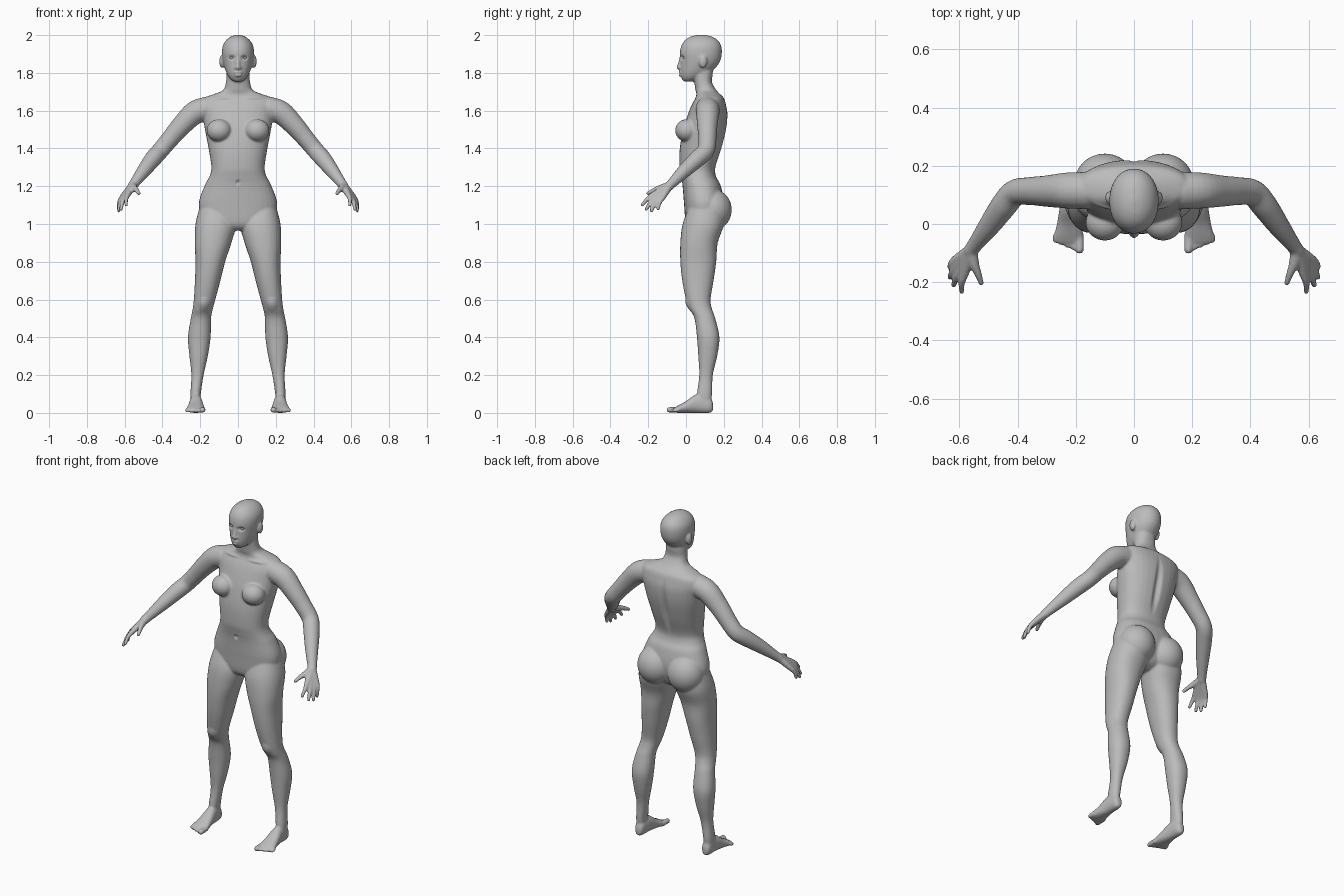
import bpy, bmesh, math
from mathutils import Vector, Matrix

cube = bpy.data.objects.get("Cube")
if cube:
    bpy.data.objects.remove(cube, do_unlink=True)

grey = bpy.data.materials.new("plain grey")
grey.use_nodes = True
grey.diffuse_color = (0.5, 0.5, 0.5, 1)
grey.node_tree.nodes["Principled BSDF"].inputs["Base Color"].default_value = (0.5, 0.5, 0.5, 1)


def smooth_rows(rows, steps=5):
    """Catmull-Rom interpolation through rows of numbers."""
    rows = [Vector(r) for r in rows]
    pad = [rows[0]] + rows + [rows[-1]]
    out = []
    for a, b, c, d in zip(pad, pad[1:], pad[2:], pad[3:]):
        for i in range(steps):
            t = i / steps
            out.append(b + 0.5 * t * ((c - a) + t * ((2 * a - 5 * b + 4 * c - d)
                       + t * (3 * (b - c) + d - a))))
    return out + [rows[-1]]


def skin(bm, rings):
    """Join rings of points into a closed tube."""
    vs = [[bm.verts.new(p) for p in ring] for ring in rings]
    n = len(vs[0])
    for a, b in zip(vs, vs[1:]):
        for i in range(n):
            bm.faces.new((a[i], a[(i + 1) % n], b[(i + 1) % n], b[i]))
    bm.faces.new(vs[0][::-1])
    bm.faces.new(vs[-1])


def loft(bm, rows, along_y=False, power=2.2, n=32):
    """Rows are (position, x low, x high, depth low, depth high)."""
    def squash(v):
        return math.copysign(abs(v) ** (2 / power), v)
    rings = []
    for p, x0, x1, d0, d1 in smooth_rows(rows):
        ring = []
        for i in range(n):
            a = math.tau * i / n
            x = (x0 + x1) / 2 + (x1 - x0) / 2 * squash(math.cos(a))
            d = (d0 + d1) / 2 + (d1 - d0) / 2 * squash(math.sin(a))
            ring.append((x, p, d) if along_y else (x, d, p))
        rings.append(ring)
    skin(bm, rings)


def ball(bm, centre, radii):
    m = Matrix.Translation(centre) @ Matrix.Diagonal((*radii, 1))
    bmesh.ops.create_icosphere(bm, subdivisions=4, radius=1, matrix=m)


def tube(bm, rows, n=20):
    """Rows are (x, y, z, radius); both ends are rounded."""
    pts = smooth_rows(rows)
    rings = []
    for i, p in enumerate(pts):
        t = (pts[min(i + 1, len(pts) - 1)] - pts[max(i - 1, 0)]).to_3d()
        t = Vector(t[:3]).normalized()
        u = t.cross(Vector((0.3, 0.2, 1))).normalized()
        w = t.cross(u)
        rings.append([Vector(p[:3]) + p[3] * (u * math.cos(math.tau * k / n)
                      + w * math.sin(math.tau * k / n)) for k in range(n)])
    skin(bm, rings)
    for r in (rows[0], rows[-1]):
        ball(bm, r[:3], (r[3],) * 3)


bm = bmesh.new()

# Leg
loft(bm, [(1.10, .04, .20, .02, .19), (1.0, .012, .225, -.018, .20),
          (.9, .035, .229, -.03, .168), (.8, .068, .225, -.03, .16),
          (.7, .093, .228, -.02, .146), (.6, .12, .234, 0, .13),
          (.55, .133, .24, .018, .138), (.5, .143, .25, .045, .155),
          (.4, .145, .265, .058, .177), (.3, .16, .257, .065, .165),
          (.2, .182, .247, .07, .142), (.1, .197, .252, .058, .138),
          (.04, .2, .25, .06, .13)])

# Foot and toes
loft(bm, [(.143, .21, .237, .012, .05), (.125, .197, .25, 0, .085),
          (.06, .19, .255, 0, .10), (0, .18, .265, 0, .062),
          (-.04, .174, .274, 0, .04), (-.065, .178, .268, .002, .026)], True)
for i in range(5):
    x, r = .187 + .0205 * i, (.015 if i == 0 else .0105)
    tube(bm, [(x, -.04, .017, r), (x, -.088 + .008 * i, r + .001, r)])

# Arm
tube(bm, [(.165, .115, 1.61, .064), (.23, .115, 1.588, .062),
          (.30, .113, 1.52, .054), (.36, .113, 1.45, .048),
          (.41, .106, 1.39, .046), (.45, .06, 1.345, .045),
          (.50, -.01, 1.28, .037), (.545, -.07, 1.22, .027),
          (.56, -.09, 1.2, .025)])

# Fingers, each running from the wrist through its knuckle to the tip
wrist = Vector((.558, -.088, 1.203))
for i, tip in enumerate([(.592, -.232, 1.10), (.619, -.211, 1.077),
                         (.632, -.183, 1.07), (.633, -.148, 1.08)]):
    knuckle = Vector((.579, -.163, 1.162)).lerp((.612, -.122, 1.142), i / 3)
    mid = knuckle.lerp(tip, .5) + Vector((.006, -.004, .004))
    tube(bm, [(*wrist, .022), (*knuckle, .0155), (*mid, .012), (*tip, .0095)])
tube(bm, [(*wrist, .022), (.55, -.135, 1.19, .018), (.536, -.17, 1.178, .013),
          (.525, -.202, 1.162, .01)])

# Chest, buttock and ear
ball(bm, (.1, .005, 1.495), (.066, .062, .06))
ball(bm, (.1, .14, 1.075), (.105, .102, .11))
ball(bm, (.085, .09, 1.86), (.014, .022, .034))

bmesh.ops.mirror(bm, geom=bm.verts[:] + bm.edges[:] + bm.faces[:],
                 axis='X', merge_dist=0)

# Torso and neck: height, half width, front, back
torso = [(.965, .05, .03, .12), (1.0, .17, 0, .17), (1.1, .208, -.01, .2),
         (1.2, .178, -.018, .185), (1.25, .152, -.027, .16), (1.3, .141, -.035, .156),
         (1.4, .156, -.033, .188), (1.5, .175, -.015, .213), (1.58, .188, .01, .22),
         (1.63, .198, .03, .212), (1.667, .18, .05, .2), (1.69, .12, .055, .178),
         (1.71, .078, .05, .16), (1.75, .064, .044, .138), (1.8, .06, .035, .142),
         (1.84, .055, .03, .14)]
loft(bm, [(z, -w, w, f, b) for z, w, f, b in torso], power=2.3)

# Head
head = [(1.755, .024, -.012, .04), (1.77, .042, -.023, .075), (1.79, .056, -.029, .11),
        (1.82, .069, -.031, .15), (1.86, .08, -.03, .18), (1.905, .085, -.033, .19),
        (1.945, .08, -.024, .186), (1.975, .061, -.003, .166),
        (1.994, .034, .03, .132), (2.002, .006, .074, .088)]
loft(bm, [(z, -w, w, f, b) for z, w, f, b in head], power=2.1)

# Nose and lips
tube(bm, [(0, -.024, 1.885, .009), (0, -.033, 1.85, .01), (0, -.037, 1.83, .013)])
for x in (-.011, .011):
    ball(bm, (x, -.031, 1.827), (.009, .011, .008))
ball(bm, (0, -.028, 1.802), (.024, .013, .006))
ball(bm, (0, -.027, 1.787), (.02, .013, .007))

bmesh.ops.recalc_face_normals(bm, faces=bm.faces[:])
mesh = bpy.data.meshes.new("body")
bm.to_mesh(mesh)
bm.free()
body = bpy.data.objects.new("body", mesh)
bpy.context.collection.objects.link(body)

# Fuse the parts into one soft skin
fuse = body.modifiers.new("fuse", 'REMESH')
fuse.mode = 'VOXEL'
fuse.voxel_size = .0058
soften = body.modifiers.new("soften", 'SMOOTH')
soften.factor = .5
soften.iterations = 6
bpy.context.view_layer.update()
fused = body.evaluated_get(bpy.context.evaluated_depsgraph_get())
body.data = bpy.data.meshes.new_from_object(fused)
body.modifiers.clear()


def press(centre, size, push):
    """Push the skin softly inside an ellipsoid."""
    centre, push = Vector(centre), Vector(push)
    for v in body.data.vertices:
        if abs(v.co.z - centre.z) < size[2]:
            q = v.co - centre
            d = sum((q[k] / size[k]) ** 2 for k in range(3))
            if d < 1:
                v.co += push * (1 - d) ** 2


# Eye sockets, collar bones, knees, mouth line, spine groove and navel
for s in (-1, 1):
    press((s * .033, -.022, 1.88), (.026, .04, .018), (0, .013, 0))
    press((s * .18, .01, .575), (.04, .05, .05), (0, -.008, 0))
    press((s * .09, .05, 1.668), (.08, .06, .012), (0, -.006, 0))
press((0, -.04, 1.795), (.024, .03, .006), (0, .006, 0))
press((0, .21, 1.43), (.03, .08, .24), (0, -.016, 0))
press((0, -.02, 1.22), (.014, .04, .018), (0, .01, 0))

# Eyes
eyes = []
for name, s in (("left_eye", 1), ("right_eye", -1)):
    em = bmesh.new()
    ball(em, (s * .033, -.001, 1.879), (.015, .014, .01))
    me = bpy.data.meshes.new(name)
    em.to_mesh(me)
    em.free()
    ob = bpy.data.objects.new(name, me)
    bpy.context.collection.objects.link(ob)
    eyes.append(ob)

for ob in [body] + eyes:
    ob.data.materials.clear()
    ob.data.materials.append(grey)
    for p in ob.data.polygons:
        p.use_smooth = True
